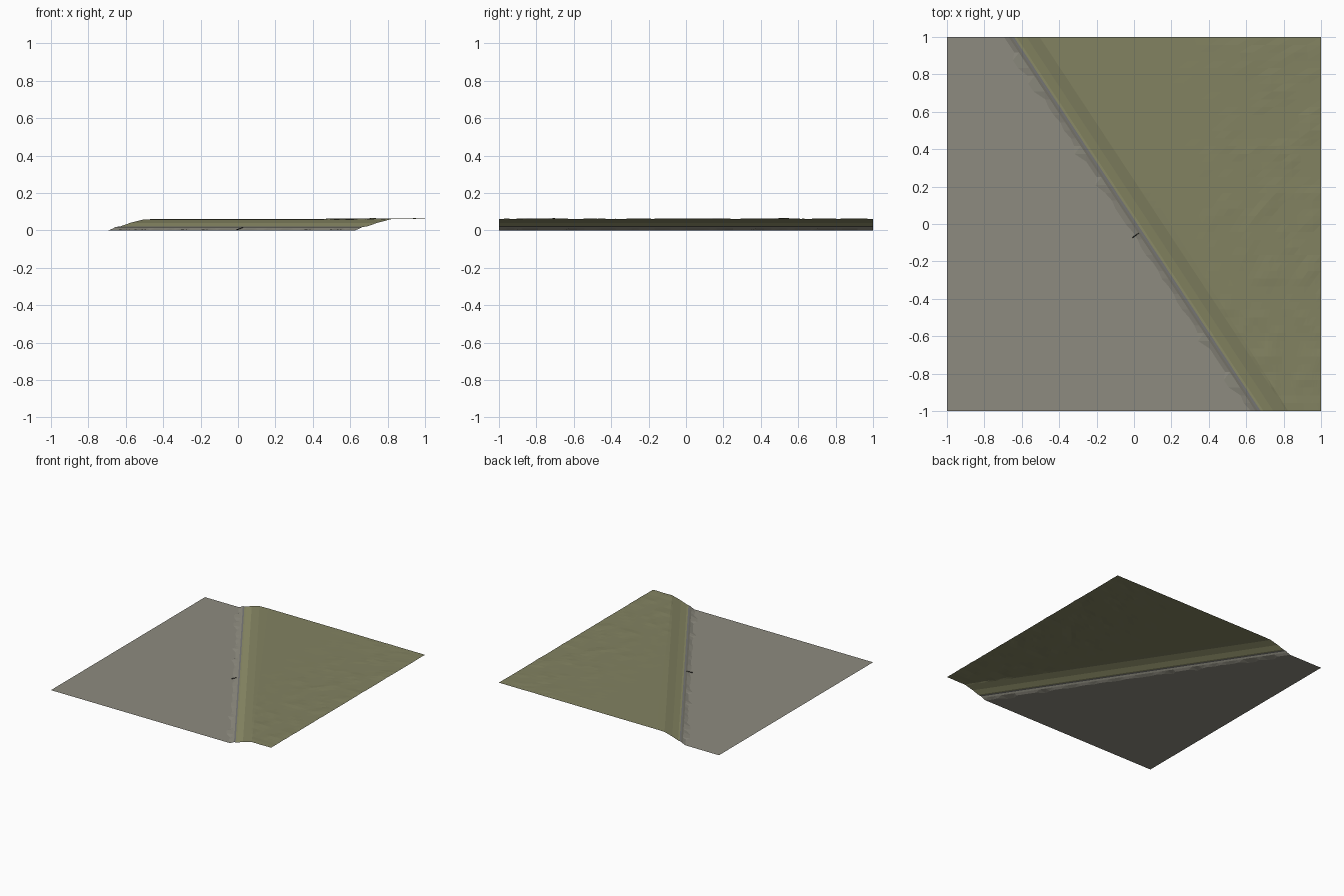
import bpy, bmesh, random, math
from mathutils import noise, Vector

if "Cube" in bpy.data.objects:
    bpy.data.objects.remove(bpy.data.objects["Cube"])

random.seed(4)
N = 48  # rows from front to back


def material(name, col):
    m = bpy.data.materials.new(name)
    m.diffuse_color = (*col, 1)
    m.use_nodes = True
    m.node_tree.nodes["Principled BSDF"].inputs["Base Color"].default_value = m.diffuse_color
    return m


def edge(y):
    # diagonal line of the kerb across the tile
    return 0.01 - 0.66 * y


def sheet(name, mat, row, thin=False):
    # skin a surface over rows of (x, z) points running front to back
    bm = bmesh.new()
    rows = []
    for i in range(N + 1):
        y = -1 + 2 * i / N
        rows.append([bm.verts.new((x, y, z)) for x, z in row(y, i)])
    for a, b in zip(rows, rows[1:]):
        for j in range(len(a) - 1):
            bm.faces.new((a[j], a[j + 1], b[j + 1], b[j]))
    bmesh.ops.triangulate(bm, faces=bm.faces[:])
    me = bpy.data.meshes.new(name)
    bm.to_mesh(me)
    bm.free()
    ob = bpy.data.objects.new(name, me)
    bpy.context.collection.objects.link(ob)
    me.materials.append(mat)
    return ob


dirt = material("dirt", (0.27, 0.26, 0.215))
kerb = material("kerb", (0.19, 0.19, 0.185))
verge = material("verge", (0.27, 0.27, 0.14))
grass = material("grass", (0.225, 0.225, 0.12))

# ragged toe of the slope, shared by the ground and the shoulder
toe = [-0.045 - random.choice((0, 0, 0.01, 0.035)) for _ in range(N + 1)]
toe[0] = toe[N] = -0.045


def ground_row(y, i):
    end = edge(y) + toe[i]
    return [(-1 + (end + 1) * k / 16, 0) for k in range(17)]


def shoulder_row(y, i):
    e = edge(y)
    return [(e + toe[i], 0), (e - 0.02, 0.01), (e - 0.006, 0.018)]


def kerb_row(y, i):
    e = edge(y)
    return [(e - 0.006, 0.018), (e + 0.008, 0.020)]


def bank_row(y, i):
    e = edge(y)
    return [(e + 0.008, 0.020), (e + 0.022, 0.022), (e + 0.075, 0.041)]


def meadow_row(y, i):
    e = edge(y)
    crest = e + 0.145
    pts = [(e + 0.075, 0.041), (crest, 0.059)]
    for k in range(1, 21):
        x = crest + (1 - crest) * k / 20
        # low tufts towards the far right corner
        bump = max(0, noise.noise(Vector((x * 9, y * 9, 2)))) * 0.007
        pts.append((x, 0.061 + bump * max(0, min(1, (x - 0.2) * 2))))
    return pts


sheet("dirt_ground", dirt, ground_row)
sheet("dirt_shoulder", dirt, shoulder_row)
sheet("kerb_strip", kerb, kerb_row)
sheet("grass_bank", verge, bank_row)
sheet("grass_meadow", grass, meadow_row)

# small dark twig lying at the toe of the slope
bpy.ops.mesh.primitive_cone_add(vertices=4, radius1=0.003, radius2=0.001, depth=0.045,
                                location=(0.01, -0.06, 0.01),
                                rotation=(0, math.radians(75), math.radians(35)))
twig = bpy.context.object
twig.name = "twig"
twig.data.materials.append(material("bark", (0.03, 0.03, 0.025)))
